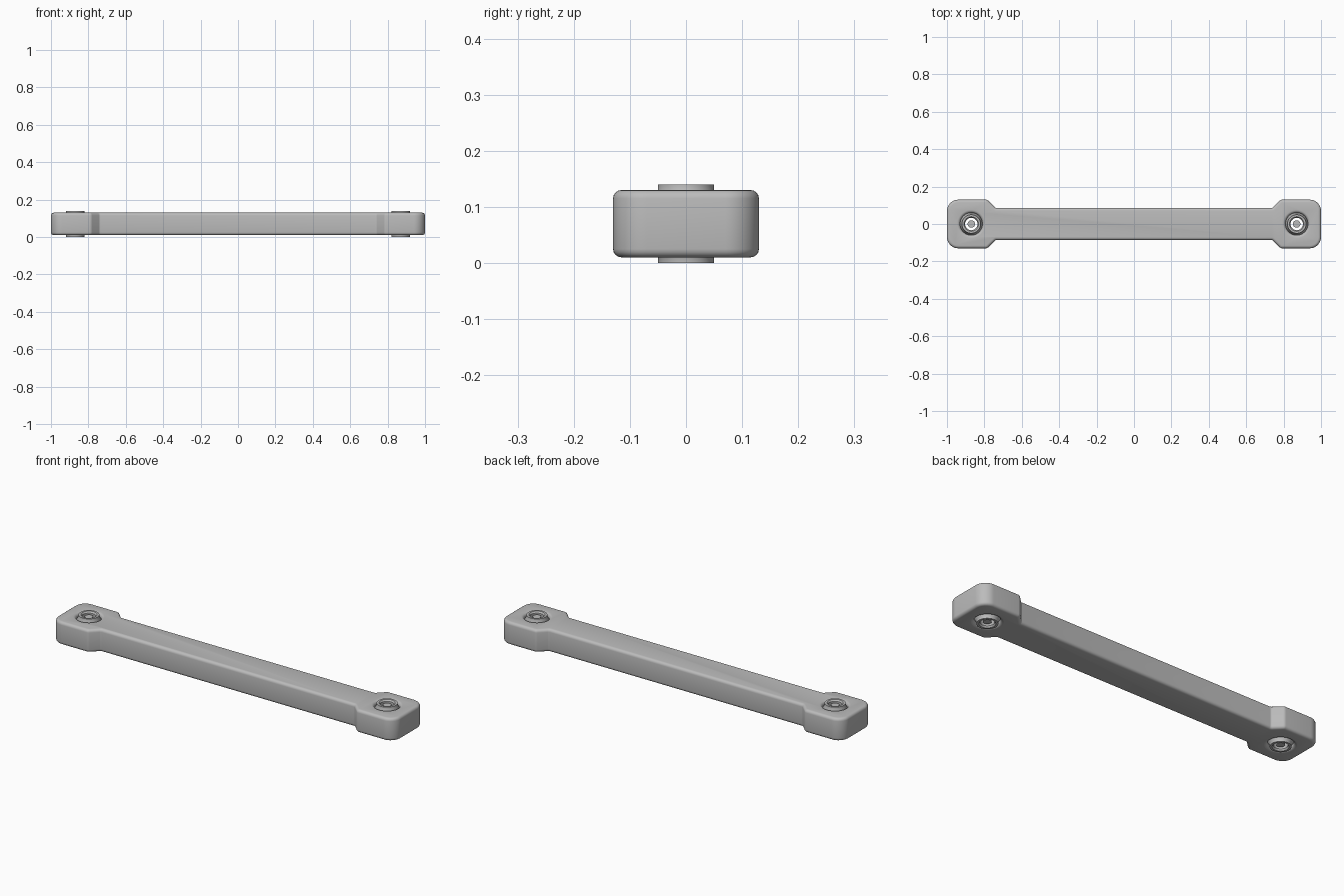
import bpy, bmesh, math
from mathutils import Vector, Matrix

if "Cube" in bpy.data.objects:
    bpy.data.objects.remove(bpy.data.objects["Cube"])

mat = bpy.data.materials.new("satin grey")
mat.use_nodes = True
grey = (0.5, 0.5, 0.5, 1)
mat.diffuse_color = grey
mat.node_tree.nodes["Principled BSDF"].inputs["Base Color"].default_value = grey

MID, PIN_X = 0.07, 0.87


def add_object(name, bm):
    bmesh.ops.recalc_face_normals(bm, faces=bm.faces)
    mesh = bpy.data.meshes.new(name)
    bm.to_mesh(mesh)
    bm.free()
    mesh.materials.append(mat)
    ob = bpy.data.objects.new(name, mesh)
    bpy.context.collection.objects.link(ob)
    return ob


def smooth(ob):
    bpy.ops.object.select_all(action='DESELECT')
    ob.select_set(True)
    bpy.context.view_layer.objects.active = ob
    bpy.ops.object.shade_smooth_by_angle(angle=math.radians(35))


def lathe(name, half, x, steps=48):
    """Revolve a closed profile: (radius, height above middle), mirrored below."""
    profile = half + [(r, -z) for r, z in reversed(half)]
    bm = bmesh.new()
    rings = []
    for i in range(steps):
        turn = Matrix.Rotation(math.tau * i / steps, 3, 'Z')
        rings.append([bm.verts.new(turn @ Vector((r, 0, z))) for r, z in profile])
    for i in range(steps):
        a, b = rings[i], rings[(i + 1) % steps]
        for j in range(len(profile)):
            k = (j + 1) % len(profile)
            bm.faces.new((a[j], a[k], b[k], b[j]))
    ob = add_object(name, bm)
    ob.location = (x, 0, MID)
    return ob


def rounded(points):
    """Replace each (x, y, radius) corner by a short curve."""
    out = []
    for i, (x, y, r) in enumerate(points):
        p = Vector((x, y))
        a = (Vector(points[i - 1][:2]) - p).normalized()
        b = (Vector(points[(i + 1) % len(points)][:2]) - p).normalized()
        half = a.angle(b) / 2
        centre = p + (a + b).normalized() * r / math.sin(half)
        start, end = p + a * r / math.tan(half), p + b * r / math.tan(half)
        n = 8 if r > 0.03 else 4
        for k in range(n + 1):
            d = (start - centre).lerp(end - centre, k / n)
            out.append(centre + d.normalized() * r)
    return out


# Link bar: narrow shank with a square head at each end
quarter = [(0.74, 0.086, 0.012), (0.785, 0.13, 0.02), (1, 0.13, 0.06)]
right_end = quarter + [(x, -y, r) for x, y, r in reversed(quarter)]
outline = rounded(right_end + [(-x, -y, r) for x, y, r in right_end])
bm = bmesh.new()
base = bm.faces.new([bm.verts.new((p.x, p.y, 0.01)) for p in outline])
top = bmesh.ops.extrude_face_region(bm, geom=[base])
bmesh.ops.translate(bm, vec=(0, 0, 0.12),
                    verts=[v for v in top["geom"] if isinstance(v, bmesh.types.BMVert)])
rims = [e for e in bm.edges if abs(e.verts[0].co.z - e.verts[1].co.z) < 1e-5]
bmesh.ops.bevel(bm, geom=rims, offset=0.015, segments=4, profile=0.5, affect='EDGES')
bar = add_object("link_bar", bm)

# Sockets with rounded lips, cut through both heads
lip = [(0.06 + 0.015 * (1 - math.cos(a)), 0.045 + 0.015 * math.sin(a))
       for a in [math.radians(18 * k) for k in range(6)]]
for x in (PIN_X, -PIN_X):
    cutter = lathe("socket_cutter", [(0.02, 0.08), (0.075, 0.08)] + lip[::-1], x)
    cutter.hide_render = True
    cut = bar.modifiers.new("socket", 'BOOLEAN')
    cut.object = cutter
    cut.solver = 'EXACT'
    bpy.context.view_layer.objects.active = bar
    bpy.ops.object.modifier_apply(modifier=cut.name)
    bpy.data.objects.remove(cutter)
smooth(bar)

# Bushings with flared flanks and chamfered bores
for side, x in (("left", PIN_X), ("right", -PIN_X)):
    smooth(lathe(side + "_bushing", [(0.033, 0.062), (0.039, 0.07), (0.05, 0.07),
                                     (0.05, 0.058), (0.062, 0.04)], x))
